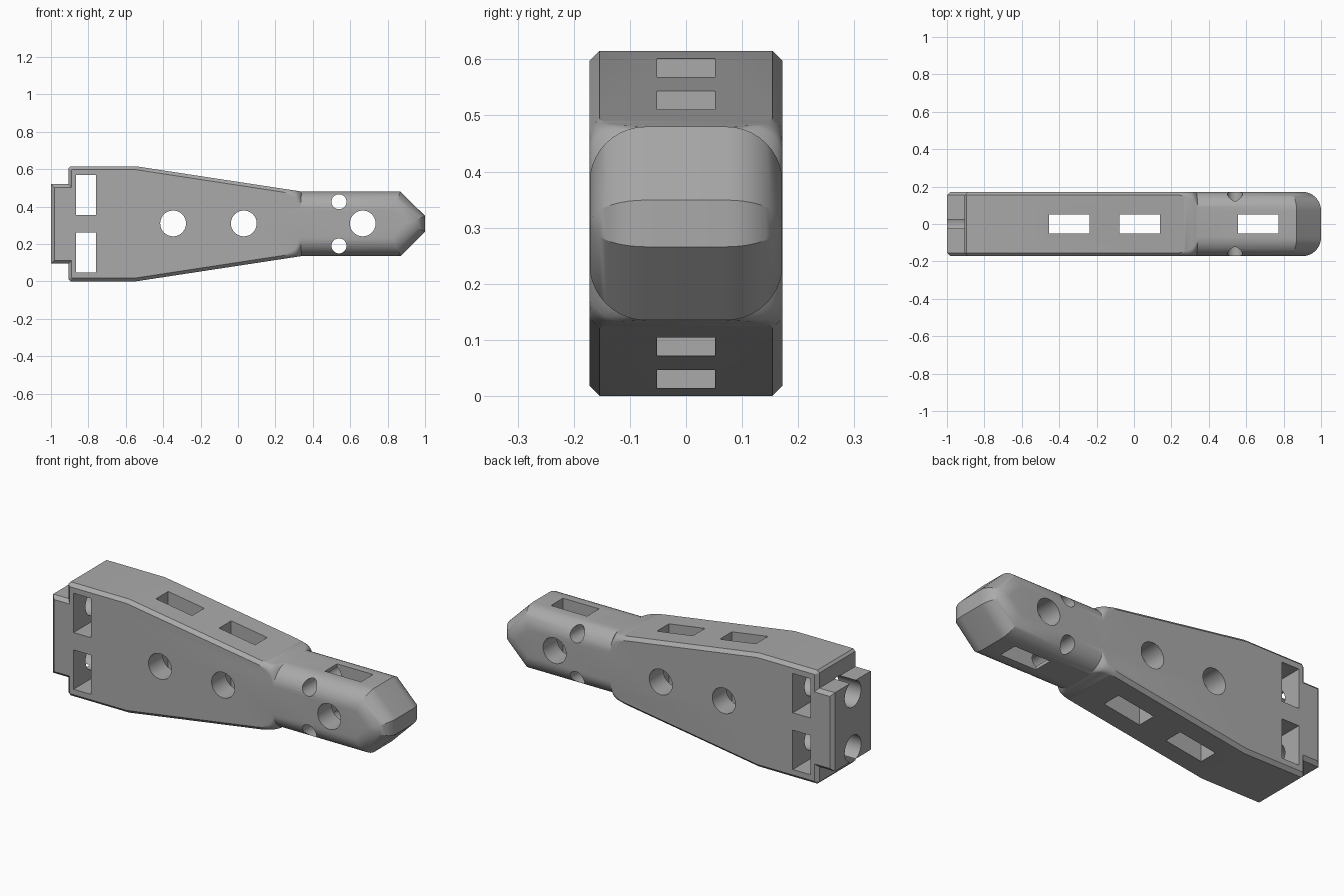
import bpy, bmesh, math
from mathutils import Vector

if "Cube" in bpy.data.objects:
    bpy.data.objects.remove(bpy.data.objects["Cube"])

MID, W = 0.3075, 0.172          # centre height, half depth
CH, RAD, N = 0.018, 0.1, 10     # chamfer, neck rounding, arc steps

grey = bpy.data.materials.new("grey")
grey.diffuse_color = (0.4, 0.4, 0.4, 1)
grey.use_nodes = True
grey.node_tree.nodes["Principled BSDF"].inputs["Base Color"].default_value = grey.diffuse_color

# Upper half of the outline: (x, height above centre, edge size, roundness)
half = [(-1, 0.213, CH, 0), (-0.907, 0.213, CH, 0), (-0.907, 0.295, CH, 0),
        (-0.895, 0.3075, CH, 0), (-0.545, 0.3075, CH, 0)]
for i in range(9):              # edge grows from chamfer to full round
    u = i / 8
    x = 0.24 + 0.1 * u
    h = 0.3075 + (0.1725 - 0.3075) * (x + 0.545) / 0.885
    half.append((x, h, CH + (RAD - CH) * (1 - math.sqrt(1 - u * u)), min(1, u * 1.5)))
half += [(0.869, 0.1725, RAD, 1), (1, 0.0416, RAD, 1)]
path = half + [(x, -h, r, t) for x, h, r, t in reversed(half)]


def inset_dirs(points):
    """Mitred inward direction at each point of a clockwise outline."""
    dirs = []
    for i, p in enumerate(points):
        a = (p - points[i - 1]).normalized()
        b = (points[(i + 1) % len(points)] - p).normalized()
        na, nb = Vector((a.y, -a.x)), Vector((b.y, -b.x))
        dirs.append((na + nb) / (1 + na.dot(nb)))
    return dirs


# Handle body: layers across the depth, each an inset of the outline
pts = [Vector((x, h)) for x, h, r, t in path]
dirs = inset_dirs(pts)
bm = bmesh.new()
layers = []
for side, steps in ((-1, range(N, -1, -1)), (1, range(N + 1))):
    for k in steps:
        f = k / N
        a = f * math.pi / 2
        ring = []
        for p, d, (x, h, r, t) in zip(pts, dirs, path):
            inset = r * ((1 - t) * f + t * (1 - math.cos(a)))
            out = r * ((1 - t) * f + t * math.sin(a))
            q = p + d * inset
            ring.append(bm.verts.new((q.x, side * (W - r + out), MID + q.y)))
        layers.append(ring)
for A, B in zip(layers, layers[1:]):
    for i in range(len(A)):
        j = (i + 1) % len(A)
        bm.faces.new((A[i], A[j], B[j], B[i]))
bm.faces.new(layers[0])
bm.faces.new(layers[-1])
bmesh.ops.recalc_face_normals(bm, faces=bm.faces)
mesh = bpy.data.meshes.new("handle_body")
bm.to_mesh(mesh)
bm.free()
body = bpy.data.objects.new("handle_body", mesh)
bpy.context.collection.objects.link(body)
mesh.materials.append(grey)

cutters = []


def keep(name):
    ob = bpy.context.object
    ob.name = name
    ob.hide_render = True
    ob.data.materials.append(grey)
    cutters.append(ob)


def box_cut(name, x0, x1, y0, y1, z0, z1):
    bpy.ops.mesh.primitive_cube_add(size=1, location=((x0 + x1) / 2, (y0 + y1) / 2, (z0 + z1) / 2))
    bpy.context.object.scale = (x1 - x0, y1 - y0, z1 - z0)
    keep(name)


def round_cut(name, loc, r, depth, rot):
    bpy.ops.mesh.primitive_cylinder_add(vertices=40, radius=r, depth=depth, location=loc, rotation=rot)
    keep(name)


# Side windows and the bolt holes that run into them from the back
for s in (-1, 1):
    lo, hi = sorted((MID + s * 0.047, MID + s * 0.26))
    box_cut("window_cutter", -0.865, -0.76, -0.5, 0.5, lo, hi)
    round_cut("bolt_cutter", (-0.85, 0, MID + s * 0.147), 0.07, 0.5, (0, math.pi / 2, 0))
    round_cut("small_hole_cutter", (0.54, 0, MID + s * 0.118), 0.04, 1, (math.pi / 2, 0, 0))
# Vertical slots
for x in (-0.347, 0.031, 0.665):
    box_cut("slot_cutter", x - 0.108, x + 0.108, -0.052, 0.052, -0.3, 0.9)
# Large round cross holes
for x in (-0.347, 0.031, 0.667):
    round_cut("cross_hole_cutter", (x, 0, MID + 0.002), 0.069, 1, (math.pi / 2, 0, 0))

# Apply all the cuts
bpy.context.view_layer.objects.active = body
for c in cutters:
    m = body.modifiers.new("cut", 'BOOLEAN')
    m.operation, m.solver, m.object = 'DIFFERENCE', 'EXACT', c
    bpy.ops.object.modifier_apply(modifier=m.name)
for c in cutters:
    bpy.data.objects.remove(c)

bpy.ops.object.select_all(action='DESELECT')
body.select_set(True)
bpy.ops.object.shade_smooth_by_angle(angle=math.radians(25))
